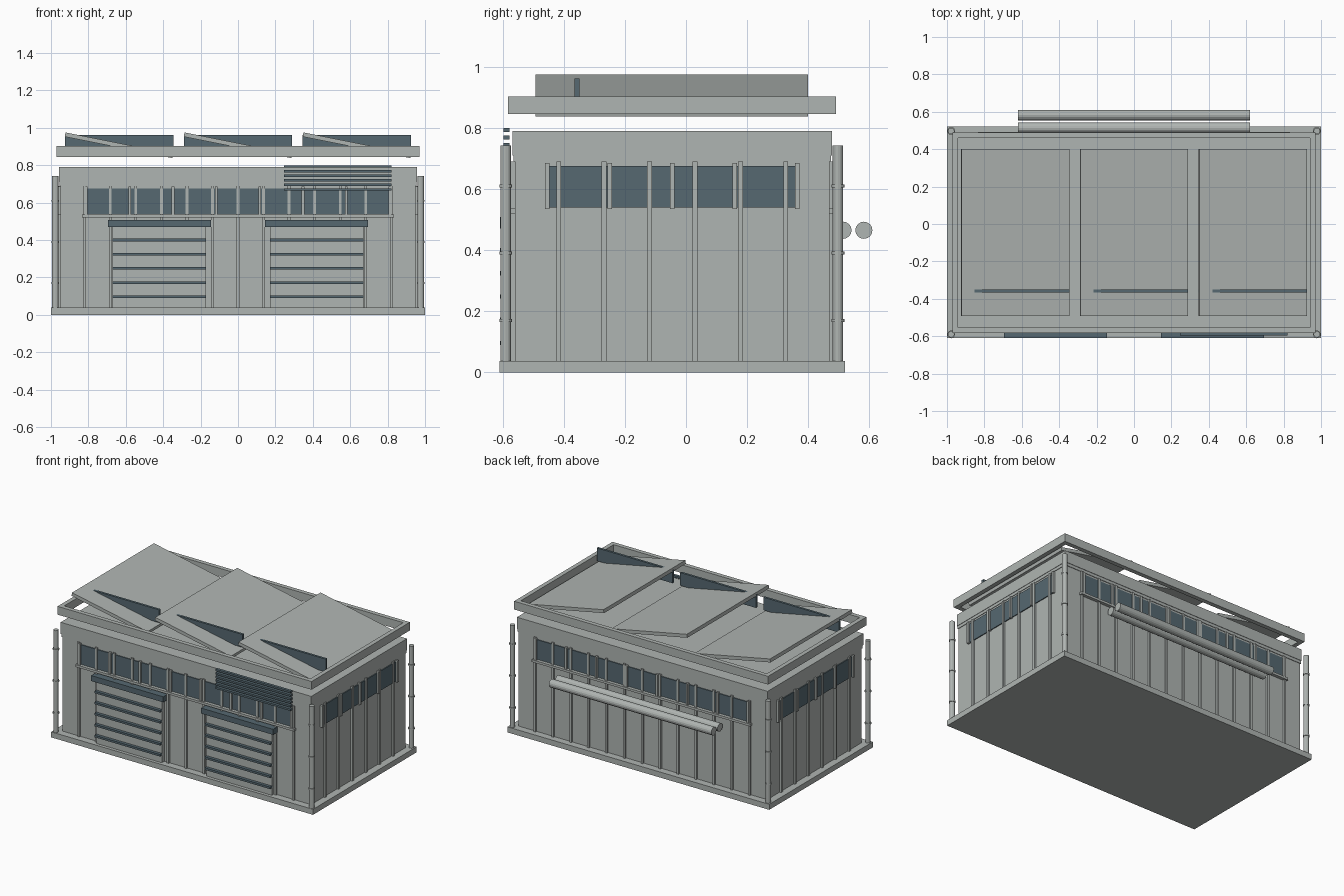
import bpy, bmesh, math
from mathutils import Matrix, Vector

cube = bpy.data.objects.get("Cube")
if cube:
    bpy.data.objects.remove(cube, do_unlink=True)


def material(name, rgb):
    m = bpy.data.materials.new(name)
    m.use_nodes = True
    m.diffuse_color = (*rgb, 1)
    m.node_tree.nodes["Principled BSDF"].inputs["Base Color"].default_value = (*rgb, 1)
    return m


GREY = material("light grey", (0.43, 0.46, 0.445))
SLATE = material("slate blue", (0.093, 0.14, 0.165))


def finish(name, bm, mat):
    mesh = bpy.data.meshes.new(name)
    bm.to_mesh(mesh)
    bm.free()
    mesh.materials.append(mat)
    ob = bpy.data.objects.new(name, mesh)
    bpy.context.collection.objects.link(ob)
    return ob


def add_box(bm, x, y, z):
    """Box spanning the (low, high) ranges on each axis."""
    lo, hi = Vector((x[0], y[0], z[0])), Vector((x[1], y[1], z[1]))
    mat = Matrix.Translation((lo + hi) / 2) @ Matrix.Diagonal((*(hi - lo), 1))
    bmesh.ops.create_cube(bm, size=1, matrix=mat)


def boxes(name, mat, spans):
    bm = bmesh.new()
    for span in spans:
        add_box(bm, *span)
    return finish(name, bm, mat)


def cylinder(bm, centre, radius, length, axis="Z", sides=12):
    turn = Matrix.Rotation(math.pi / 2, 4, "Y") if axis == "X" else Matrix()
    bmesh.ops.create_cone(bm, cap_ends=True, segments=sides, radius1=radius,
                          radius2=radius, depth=length,
                          matrix=Matrix.Translation(centre) @ turn)


def around(c, w):
    return (c - w / 2, c + w / 2)


# Shell: wall faces at +-WX, FRONT and BACK
WX, FRONT, BACK = 0.95, -0.56, 0.47
MID = (FRONT + BACK) / 2
boxes("base_slab", GREY, [((-1, 1), (-0.61, 0.52), (0, 0.038))])
boxes("walls", GREY, [((-WX, WX), (FRONT, BACK), (0.038, 0.7))])
boxes("parapet", GREY, [((-0.957, 0.957), (-0.568, 0.477), (0.71, 0.79))])
boxes("cornice", GREY, [((-0.954, 0.954), (-0.565, 0.474), (0.69, 0.71))])

# Ribs, windows, mullions and sills of the long walls
for label, wall, out in (("front", FRONT, -1), ("back", BACK, 1)):
    def proud(d):
        return tuple(sorted((wall, wall + out * d)))
    boxes(label + "_ribs", GREY,
          [(around(i * 0.1366, 0.015), proud(0.012), (0.038, 0.69)) for i in range(-6, 7)])
    boxes(label + "_windows", SLATE, [((-0.81, 0.81), proud(0.006), (0.54, 0.675))])
    boxes(label + "_mullions", GREY,
          [(around((i - 3.5) * 0.2317, 0.015), proud(0.018), (0.535, 0.685)) for i in range(8)])
    boxes(label + "_sill", GREY, [((-0.835, 0.835), proud(0.022), (0.52, 0.536))])

# Ribs, windows and mullions of the short walls
for label, out in (("left", 1), ("right", -1)):
    def proud(d):
        return tuple(sorted((out * WX, out * (WX + d))))
    boxes(label + "_ribs", GREY,
          [(proud(0.012), around(MID + (i - 2.5) * 0.1485, 0.016), (0.038, 0.69)) for i in range(6)])
    boxes(label + "_windows", SLATE, [(proud(0.006), around(MID, 0.81), (0.54, 0.675))])
    boxes(label + "_mullions", GREY,
          [(proud(0.018), around(MID + (i - 2) * 0.2045, 0.014), (0.535, 0.685)) for i in range(5)])

# Two roller doors with dark slats and lintels
for label, cx in (("right", -0.42), ("left", 0.42)):
    boxes(label + "_door", GREY, [(around(cx, 0.5), (-0.588, FRONT), (0.038, 0.475))])
    boxes(label + "_door_strips", SLATE,
          [(around(cx, 0.5), (-0.609, -0.58), around(0.096 + i * 0.076, 0.014)) for i in range(5)])
    boxes(label + "_door_lintel", SLATE, [(around(cx, 0.55), (-0.609, FRONT), (0.47, 0.508))])

# Louvre above the left door
boxes("louvre_slats", SLATE,
      [((0.245, 0.82), (-0.597, -0.577), around(0.793 - i * 0.0246, 0.013)) for i in range(6)])

# Corner drain pipes with clamps
for sx, xl in ((1, "left"), (-1, "right")):
    for y, yl in ((-0.59, "front"), (0.497, "back")):
        bm = bmesh.new()
        cylinder(bm, (sx * 0.977, y, 0.39), 0.017, 0.704)
        for z in (0.17, 0.39, 0.61):
            cylinder(bm, (sx * 0.977, y, z), 0.021, 0.01)
        finish(f"{yl}_{xl}_corner_pipe", bm, GREY)

# Twin pipes along the back wall
for name, y in (("inner_back_pipe", 0.514), ("outer_back_pipe", 0.582)):
    bm = bmesh.new()
    cylinder(bm, (0, y, 0.465), 0.028, 1.24, "X", 16)
    finish(name, bm, GREY)

# Floating roof frame
RX, RF, RB, T, RZ = 0.97, -0.583, 0.49, 0.03, (0.845, 0.902)
boxes("roof_frame", GREY, [
    ((-RX, RX), (RF, RF + T), RZ), ((-RX, RX), (RB - T, RB), RZ),
    ((-RX, -RX + T), (RF + T, RB - T), RZ), ((RX - T, RX), (RF + T, RB - T), RZ)])

# Three tilted roof panels, each cut by an upright fin
for label, cx in (("right", -0.636), ("middle", 0), ("left", 0.636)):
    bm = bmesh.new()
    side = [(-0.29, 0.952), (0.285, 0.838), (0.29, 0.86), (-0.286, 0.975)]
    face = bm.faces.new([bm.verts.new((cx + x, -0.493, z)) for x, z in side])
    new = bmesh.ops.extrude_face_region(bm, geom=[face])["geom"]
    bmesh.ops.translate(bm, vec=(0, 0.893, 0),
                        verts=[v for v in new if isinstance(v, bmesh.types.BMVert)])
    bmesh.ops.recalc_face_normals(bm, faces=bm.faces)
    finish(label + "_roof_panel", bm, GREY)
    boxes(label + "_roof_fin", SLATE, [(around(cx, 0.58), around(-0.357, 0.016), (0.872, 0.961))])
